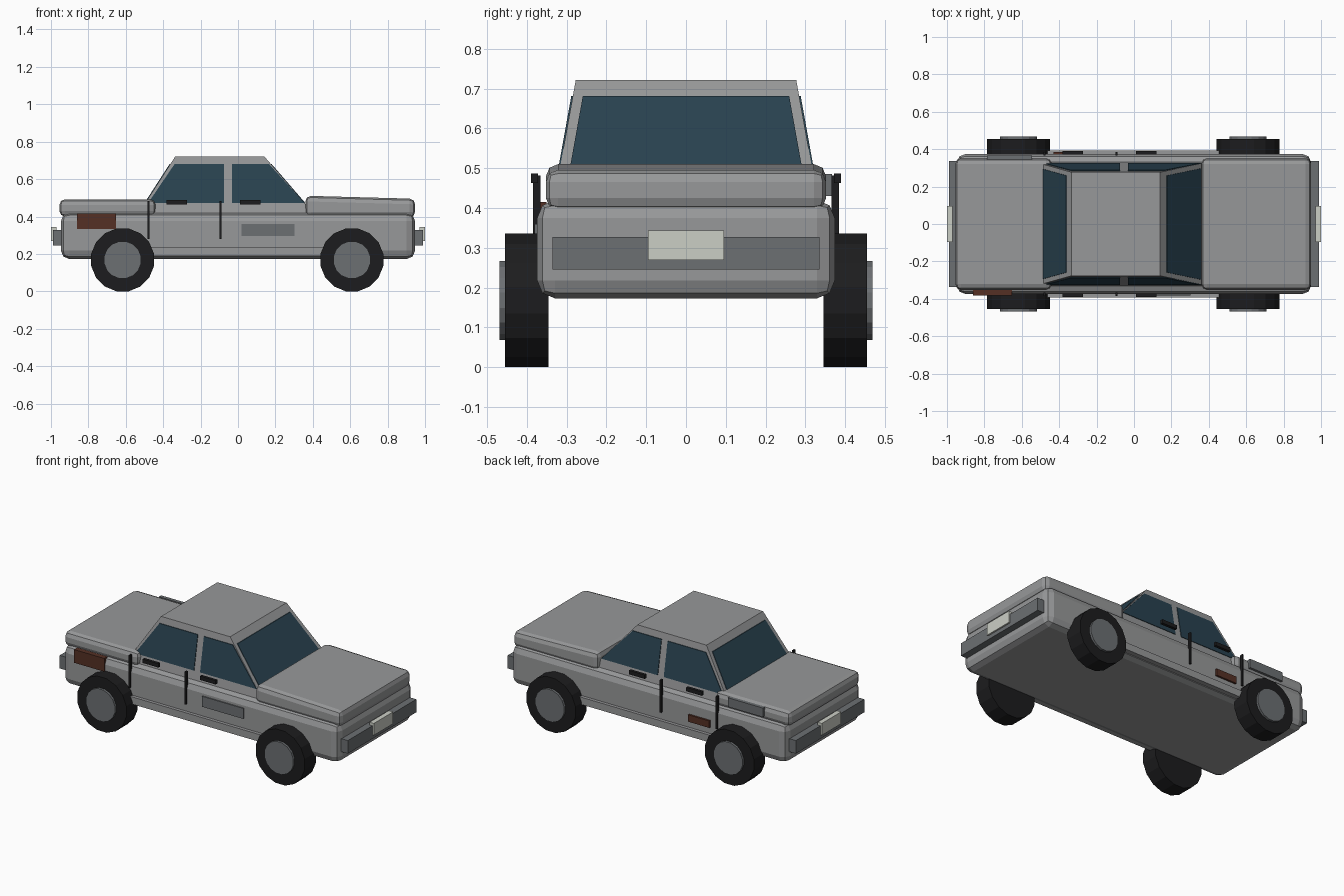
import bpy, bmesh, math
from mathutils import Vector

if "Cube" in bpy.data.objects:
    bpy.data.objects.remove(bpy.data.objects["Cube"])


def material(name, rgb):
    m = bpy.data.materials.new(name)
    m.diffuse_color = (*rgb, 1)
    m.use_nodes = True
    m.node_tree.nodes["Principled BSDF"].inputs["Base Color"].default_value = m.diffuse_color
    return m


GLASS = material("glass", (0.022, 0.055, 0.08))
RUBBER = material("rubber", (0.012, 0.012, 0.013))
RUST = material("rust", (0.09, 0.03, 0.018))
PLATE = material("plate", (0.6, 0.62, 0.56))
PAINT = material("paint", (0.31, 0.315, 0.32))
STEEL = material("steel", (0.15, 0.16, 0.17))


def finish(name, bm, mat, bevel=0, segments=2):
    bmesh.ops.recalc_face_normals(bm, faces=bm.faces)
    me = bpy.data.meshes.new(name)
    bm.to_mesh(me)
    bm.free()
    me.materials.append(mat)
    ob = bpy.data.objects.new(name, me)
    bpy.context.collection.objects.link(ob)
    if bevel:
        mod = ob.modifiers.new("bevel", 'BEVEL')
        mod.width, mod.segments, mod.limit_method = bevel, segments, 'NONE'
    return ob


def slab(name, pts, vec, mat, bevel=0):
    """Polygon extruded along a vector."""
    bm = bmesh.new()
    f = bm.faces.new([bm.verts.new(p) for p in pts])
    r = bmesh.ops.extrude_face_region(bm, geom=[f], use_keep_orig=True)
    moved = [v for v in r["geom"] if isinstance(v, bmesh.types.BMVert)]
    bmesh.ops.translate(bm, verts=moved, vec=Vector(vec))
    return finish(name, bm, mat, bevel)


def box(name, x, y, z, mat, bevel=0):
    pts = [(x[0], y[0], z[0]), (x[1], y[0], z[0]), (x[1], y[0], z[1]), (x[0], y[0], z[1])]
    return slab(name, pts, (0, y[1] - y[0], 0), mat, bevel)


def side_box(name, s, x, y, z, mat):
    return box(name, x, (s * y[0], s * y[1]), z, mat)


def disc(name, x, y0, y1, r, mat):
    """Sixteen-sided drum lying along y."""
    pts = []
    for i in range(16):
        a = math.tau * (i + 0.5) / 16
        pts.append((x + r * math.cos(a), y0, 0.168 + r * math.sin(a)))
    return slab(name, pts, (0, y1 - y0, 0), mat)


# Lower body
box("lower_body", (-0.947, 0.947), (-0.374, 0.374), (0.173, 0.42), PAINT, 0.045)

# Deck and slightly sloping hood
for name, prof in (
    ("rear_deck", [(-0.955, 0.40), (-0.44, 0.40), (-0.44, 0.492), (-0.955, 0.492)]),
    ("hood", [(0.36, 0.395), (0.947, 0.395), (0.947, 0.495), (0.36, 0.511)]),
):
    slab(name, [(x, -0.352, z) for x, z in prof], (0, 0.704, 0), PAINT, 0.03)

# Cabin: tapered block whose faces also carry the glass
TOP = 0.722


def rear_x(z): return -0.335 - 0.645 * (TOP - z)
def front_x(z): return 0.14 + 0.865 * (TOP - z)
def side_y(z): return 0.277 + 0.18 * (TOP - z)


bm = bmesh.new()
rings = []
for z in (0.40, TOP):
    y = side_y(z)
    rings.append([bm.verts.new(p) for p in (
        (rear_x(z), -y, z), (front_x(z), -y, z), (front_x(z), y, z), (rear_x(z), y, z))])
bm.faces.new(rings[0])
bm.faces.new(rings[1])
for i in range(4):
    j = (i + 1) % 4
    bm.faces.new((rings[0][i], rings[0][j], rings[1][j], rings[1][i]))
finish("cabin", bm, PAINT)

LO, HI = 0.473, 0.682
for name, fx, sgn in (("windshield", front_x, 1), ("rear_window", rear_x, -1)):
    pts = [(fx(z) + sgn * 0.004, k * (side_y(z) - 0.025), z)
           for k, z in ((-1, LO), (1, LO), (1, HI), (-1, HI))]
    slab(name, pts, (-sgn * 0.015, 0, 0), GLASS)

for s, side in ((-1, "near"), (1, "far")):
    # Side windows
    for name, quad in (
        ("rear_side_window", [(-0.48, LO), (-0.075, LO), (-0.075, HI), (-0.338, HI)]),
        ("front_side_window", [(-0.033, LO), (0.355, LO), (0.165, HI), (-0.033, HI)]),
    ):
        pts = [(x, s * (side_y(z) + 0.004), z) for x, z in quad]
        slab(f"{side}_{name}", pts, (0, -s * 0.015, 0), GLASS)
    # Door seams, handles and sill
    for x in (-0.478, -0.094):
        side_box(f"{side}_door_seam", s, (x - 0.005, x + 0.005), (0.365, 0.385), (0.28, 0.482), RUBBER)
    for x in (-0.328, 0.065):
        side_box(f"{side}_door_handle", s, (x - 0.054, x + 0.054), (0.372, 0.39), (0.463, 0.487), RUBBER)
    side_box(f"{side}_sill", s, (-0.48, 0.48), (0.35, 0.394), (0.19, 0.235), PAINT)
    # Wheels
    for x in (-0.617, 0.609):
        disc(f"{side}_tyre", x, s * 0.345, s * 0.455, 0.171, RUBBER)
        disc(f"{side}_hub", x, s * 0.44, s * 0.469, 0.101, STEEL)

# Bumpers and number plates at both ends
for s, end in ((-1, "rear"), (1, "front")):
    box(f"{end}_bumper", (s * 0.93, s * 0.99), (-0.336, 0.336), (0.246, 0.327), STEEL)
    box(f"{end}_plate", (s * 0.97, s * 1.0), (-0.095, 0.095), (0.27, 0.344), PLATE)

# Mismatched repair patches on the two sides
side_box("near_rust_patch", -1, (-0.86, -0.652), (0.35, 0.381), (0.333, 0.415), RUST)
side_box("near_steel_patch", -1, (0.02, 0.303), (0.36, 0.381), (0.295, 0.36), STEEL)
side_box("far_rust_patch", 1, (-0.43, -0.285), (0.36, 0.386), (0.275, 0.318), RUST)
side_box("far_steel_patch", 1, (-0.785, -0.545), (0.345, 0.367), (0.43, 0.486), STEEL)
